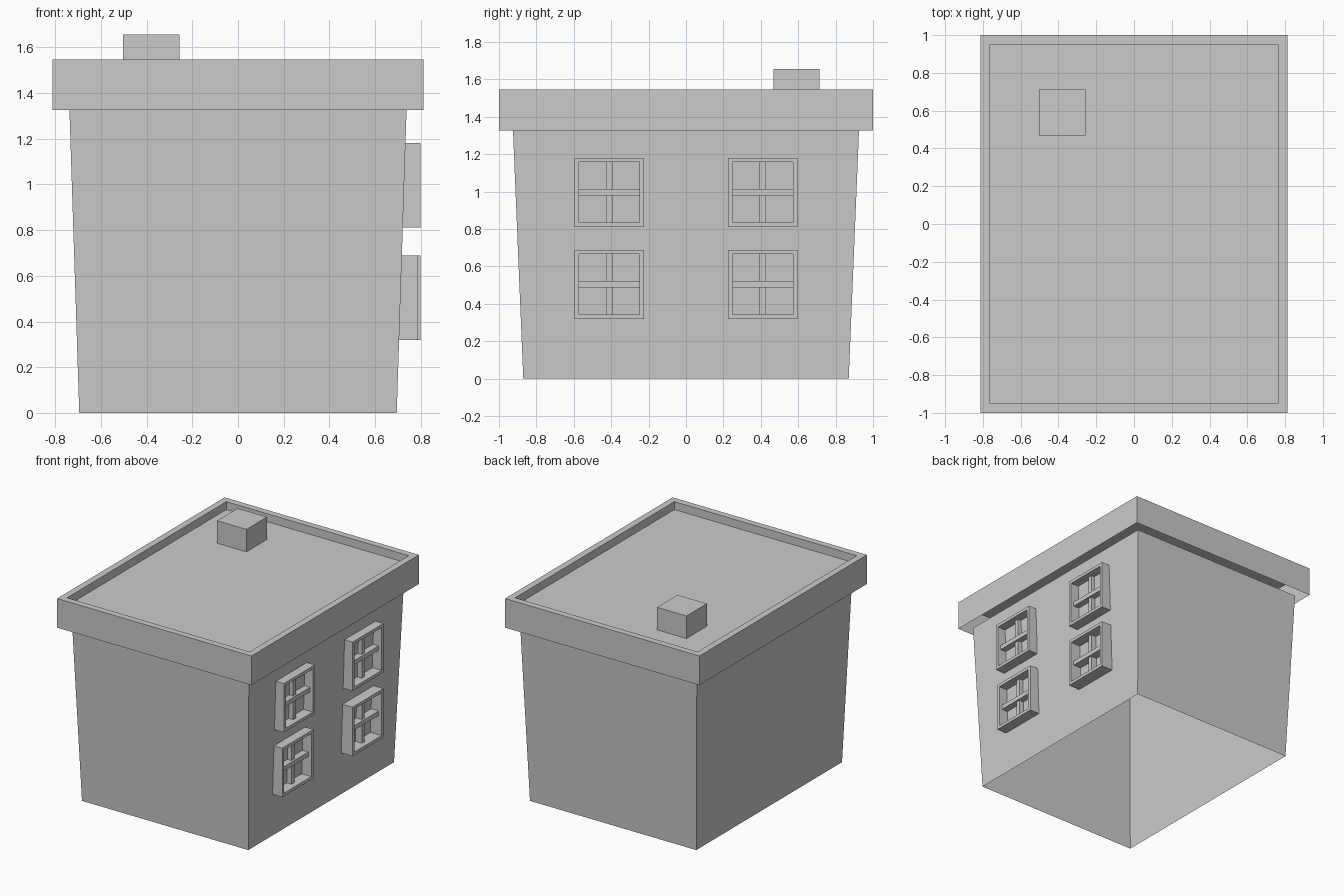
import bpy, bmesh
from mathutils import Vector

if "Cube" in bpy.data.objects:
    bpy.data.objects.remove(bpy.data.objects["Cube"])


def finish(name, bm):
    bmesh.ops.recalc_face_normals(bm, faces=bm.faces)
    mesh = bpy.data.meshes.new(name)
    bm.to_mesh(mesh)
    bm.free()
    obj = bpy.data.objects.new(name, mesh)
    bpy.context.collection.objects.link(obj)
    return obj


def box_bm(lo, hi, open_dirs=()):
    """Box between two corners, without the faces that point along open_dirs."""
    bm = bmesh.new()
    bmesh.ops.create_cube(bm, size=1)
    lo, hi = Vector(lo), Vector(hi)
    bm.normal_update()
    gone = [f for f in bm.faces if any(f.normal.dot(Vector(d)) > 0.9 for d in open_dirs)]
    bmesh.ops.delete(bm, geom=gone, context='FACES_ONLY')
    for v in bm.verts:
        v.co = Vector([l + (c + 0.5) * (h - l) for c, l, h in zip(v.co, lo, hi)])
    bm.normal_update()
    return bm


UP, DOWN, RIGHT, LEFT = (0, 0, 1), (0, 0, -1), (1, 0, 0), (-1, 0, 0)

# Tapered wall shell, open underneath and into the roof
bm = box_bm((-0.738, -0.925, 0), (0.738, 0.925, 1.327), (UP, DOWN))
for v in bm.verts:
    if v.co.z < 0.1:
        v.co.x *= 0.695 / 0.738
        v.co.y *= 0.87 / 0.925
finish("walls", bm)

# Overhanging roof shell with a sunken flat top, open underneath
bm = box_bm((-0.812, -1, 1.327), (0.812, 1, 1.547), (DOWN,))
top = max(bm.faces, key=lambda f: f.calc_center_median().z)
bmesh.ops.inset_region(bm, faces=[top], thickness=0.07)
ext = bmesh.ops.extrude_face_region(bm, geom=[top])
bmesh.ops.delete(bm, geom=[top], context='FACES_ONLY')
for v in ext["geom"]:
    if isinstance(v, bmesh.types.BMVert):
        v.co.z -= 0.06
roof = finish("roof", bm)

# Chimney
finish("chimney", box_bm((-0.503, 0.468, 1.487), (-0.257, 0.713, 1.657)))


# Windows on the right wall: square frame with crossing bars
def window(tag, y, z, back, front):
    r = 0.185
    frame = finish("window_frame_" + tag,
                   box_bm((back, y - r, z - r), (front, y + r, z + r), (LEFT, RIGHT)))
    solid = frame.modifiers.new("thickness", 'SOLIDIFY')
    solid.thickness = 0.023
    solid.offset = -1
    solid.use_even_offset = True
    i, h = r - 0.023, 0.017
    finish("window_upright_" + tag,
           box_bm((back, y - h, z - i), (front - 0.04, y + h, z + i)))
    finish("window_crossbar_" + tag,
           box_bm((back, y - i, z - h), (front - 0.025, y + i, z + h)))


window("lower_front", -0.41, 0.504, 0.70, 0.787)
window("lower_back", 0.41, 0.504, 0.70, 0.80)
window("upper_front", -0.41, 0.996, 0.717, 0.80)
window("upper_back", 0.41, 0.996, 0.717, 0.80)
